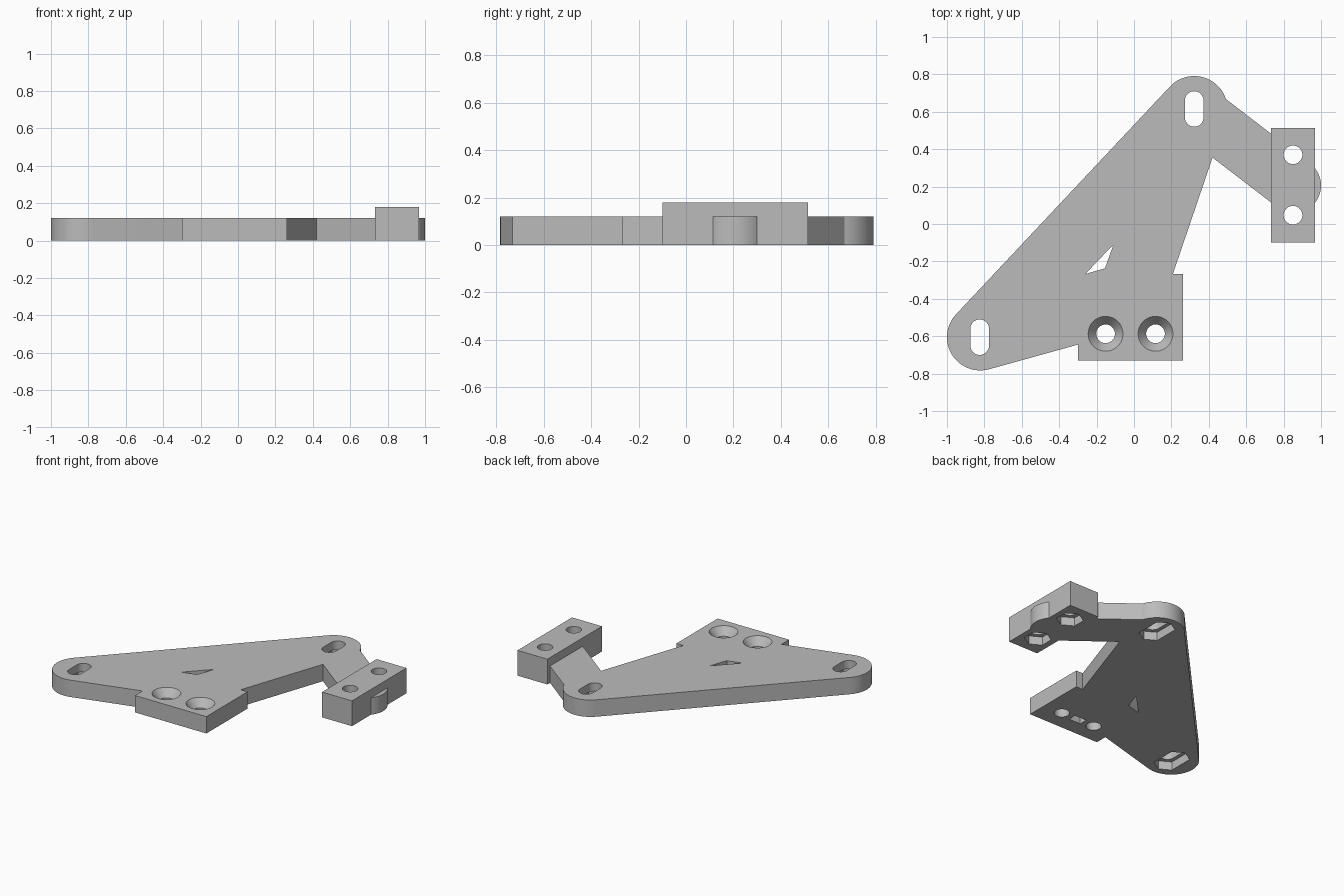
import bpy, bmesh
from math import cos, sin, pi, radians

cube = bpy.data.objects.get("Cube")
if cube:
    bpy.data.objects.remove(cube, do_unlink=True)

grey = bpy.data.materials.new("plain grey")
grey.use_nodes = True
colour = (0.5, 0.5, 0.5, 1)
grey.diffuse_color = colour
grey.node_tree.nodes["Principled BSDF"].inputs["Base Color"].default_value = colour

PLATE, BLOCK, OVER = 0.12, 0.18, 0.05


def arc(cx, cy, r, start, end, steps=24):
    angles = [radians(start + (end - start) * i / steps) for i in range(steps + 1)]
    return [(cx + r * cos(a), cy + r * sin(a)) for a in angles]


def rect(x0, x1, y0, y1):
    return [(x0, y0), (x1, y0), (x1, y1), (x0, y1)]


def circle(cx, cy, r, sides=40):
    return arc(cx, cy, r, 0, 360, sides)[:-1]


def slot(cx, cy, r, half):
    return arc(cx, cy + half, r, 0, 180, 16) + arc(cx, cy - half, r, 180, 360, 16)


def hexagon(cx, cy, r, half=0):
    # Corners point along y; half stretches the pocket along y
    pts = []
    for i in range(6):
        a = pi / 6 + i * pi / 3
        pts.append((cx + r * cos(a), cy + r * sin(a) + (half if i < 3 else -half)))
    return pts


def loft(name, bottom, top, z0, z1):
    bm = bmesh.new()
    low = [bm.verts.new((x, y, z0)) for x, y in bottom]
    high = [bm.verts.new((x, y, z1)) for x, y in top]
    bm.faces.new(low[::-1])
    bm.faces.new(high)
    n = len(low)
    for i in range(n):
        j = (i + 1) % n
        bm.faces.new((low[i], low[j], high[j], high[i]))
    bmesh.ops.recalc_face_normals(bm, faces=bm.faces)
    mesh = bpy.data.meshes.new(name)
    bm.to_mesh(mesh)
    bm.free()
    mesh.materials.append(grey)
    ob = bpy.data.objects.new(name, mesh)
    bpy.context.collection.objects.link(ob)
    return ob


def prism(name, outline, z0, z1):
    return loft(name, outline, outline, z0, z1)


def combine(target, other, operation):
    mod = target.modifiers.new(operation.lower(), "BOOLEAN")
    mod.operation, mod.solver, mod.object = operation, "EXACT", other
    bpy.ops.object.select_all(action="DESELECT")
    bpy.context.view_layer.objects.active = target
    target.select_set(True)
    bpy.ops.object.modifier_apply(modifier=mod.name)
    bpy.data.objects.remove(other, do_unlink=True)


def cut(outline, z0=-OVER, z1=BLOCK + OVER, top=None):
    combine(bracket, loft("cutter", outline, top or outline, z0, z1), "DIFFERENCE")


# Flat plate: rounded corner, front tab, side arm, rounded rear corner
outline = arc(-0.822, -0.605, 0.178, 136.7, 285.7)
outline += [(-0.3, -0.645), (-0.3, -0.73), (0.262, -0.73), (0.262, -0.267),
            (0.208, -0.267), (0.42, 0.355)]
outline += arc(0.854, 0.206, 0.146, -127.6, 52.4)
outline += arc(0.322, 0.613, 0.178, 18, 136.7)
bracket = prism("mounting_bracket", outline, 0, PLATE)

# Raised block at the end of the arm
combine(bracket, prism("end_block", rect(0.732, 0.967, -0.1, 0.513), 0, BLOCK), "UNION")

# Triangular opening
cut([(-0.26, -0.267), (-0.155, -0.237), (-0.11, -0.11)])

# Slots with long nut pockets underneath
for x, y in ((-0.825, -0.605), (0.322, 0.615)):
    cut(slot(x, y, 0.05, 0.045))
    cut(hexagon(x, y, 0.088, 0.045), z1=0.06)

# Block holes with nut pockets underneath
for y in (0.37, 0.047):
    cut(circle(0.85, y, 0.05))
    cut(hexagon(0.85, y, 0.088), z1=0.06)

# Countersunk holes in the front tab
for x in (-0.152, 0.115):
    cut(circle(x, -0.587, 0.05))
    cut(circle(x, -0.587, 0.05), 0.065, PLATE + 0.001, circle(x, -0.587, 0.094))

# Small pocket under the tab, between the holes
cut(rect(-0.065, 0.028, -0.617, -0.557), z1=0.05)

bpy.ops.object.select_all(action="DESELECT")
bracket.select_set(True)
bpy.context.view_layer.objects.active = bracket
bpy.ops.object.shade_smooth_by_angle(angle=radians(30))
